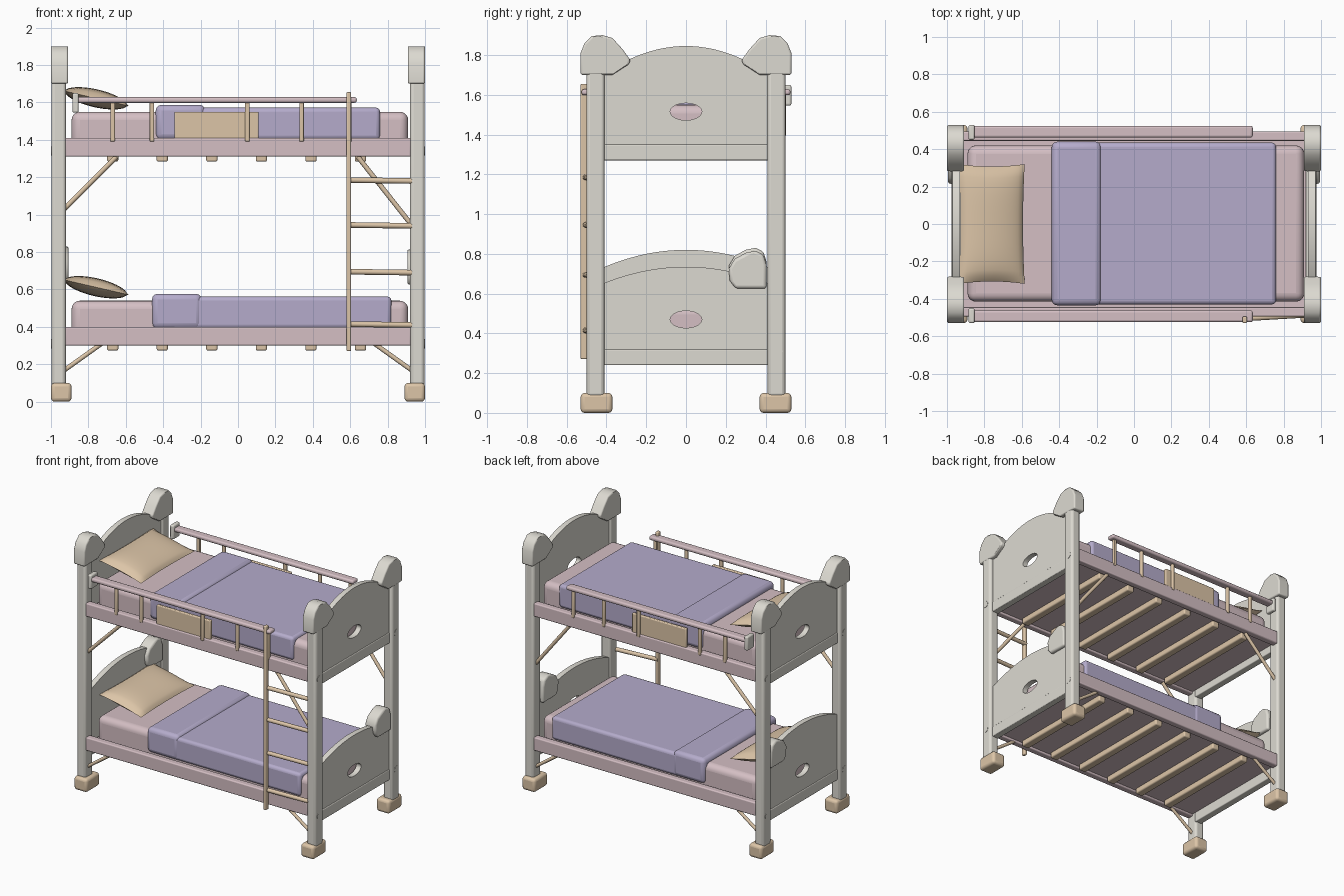
import bpy, bmesh, math
from mathutils import Vector

if "Cube" in bpy.data.objects:
    bpy.data.objects.remove(bpy.data.objects["Cube"])


def material(name, col):
    m = bpy.data.materials.new(name)
    m.diffuse_color = (*col, 1)
    m.use_nodes = True
    m.node_tree.nodes["Principled BSDF"].inputs["Base Color"].default_value = m.diffuse_color
    return m


WHITE = material("ivory", (0.72, 0.70, 0.64))
PINK = material("dusty_pink", (0.66, 0.52, 0.55))
PURPLE = material("lilac", (0.46, 0.41, 0.60))
TAN = material("light_wood", (0.72, 0.56, 0.39))


def finish(ob, mat, bevel=0, seg=3):
    ob.data.materials.clear()
    ob.data.materials.append(mat)
    bpy.ops.object.select_all(action='DESELECT')
    ob.select_set(True)
    bpy.context.view_layer.objects.active = ob
    bpy.ops.object.shade_smooth_by_angle(angle=math.radians(40))
    if bevel:
        b = ob.modifiers.new("bevel", 'BEVEL')
        b.width, b.segments, b.limit_method = bevel, seg, 'ANGLE'
        b.angle_limit = math.radians(40)
    return ob


def mesh_object(name, bm):
    me = bpy.data.meshes.new(name)
    bm.to_mesh(me)
    bm.free()
    ob = bpy.data.objects.new(name, me)
    bpy.context.collection.objects.link(ob)
    return ob


def box(name, x, y, z, mat, bevel=0.0, seg=3):
    bm = bmesh.new()
    bmesh.ops.create_cube(bm, size=1)
    for v in bm.verts:
        v.co = Vector([(r[0] + r[1]) / 2 + c * (r[1] - r[0]) for r, c in zip((x, y, z), v.co)])
    return finish(mesh_object(name, bm), mat, bevel, seg)


def rod(name, a, b, r, mat, sides=12):
    a, b = Vector(a), Vector(b)
    bm = bmesh.new()
    bmesh.ops.create_cone(bm, cap_ends=True, segments=sides, radius1=r, radius2=r, depth=(b - a).length)
    ob = mesh_object(name, bm)
    ob.location = (a + b) / 2
    ob.rotation_euler = (b - a).to_track_quat('Z', 'Y').to_euler()
    return finish(ob, mat)


def span(a, b, s):
    return tuple(sorted((a * s, b * s)))


def plate(name, loops, x, mat, bevel=0, seg=3):
    """Filled yz outline (with optional holes) extruded over the x range."""
    cu = bpy.data.curves.new(name, 'CURVE')
    cu.dimensions, cu.fill_mode, cu.extrude = '2D', 'BOTH', (x[1] - x[0]) / 2
    for pts in loops:
        sp = cu.splines.new('POLY')
        sp.points.add(len(pts) - 1)
        for p, c in zip(sp.points, pts):
            p.co = (c[0], c[1], 0, 1)
        sp.use_cyclic_u = True
    ob = bpy.data.objects.new(name, cu)
    bpy.context.collection.objects.link(ob)
    ob.location.x = (x[0] + x[1]) / 2
    ob.rotation_euler = (math.pi / 2, 0, math.pi / 2)
    bpy.ops.object.select_all(action='DESELECT')
    ob.select_set(True)
    bpy.context.view_layer.objects.active = ob
    bpy.ops.object.convert(target='MESH')
    ob = bpy.context.view_layer.objects.active
    bm = bmesh.new()
    bm.from_mesh(ob.data)
    bmesh.ops.remove_doubles(bm, verts=bm.verts, dist=1e-4)
    bmesh.ops.recalc_face_normals(bm, faces=bm.faces)
    bm.to_mesh(ob.data)
    bm.free()
    return finish(ob, mat, bevel, seg)


def board(name, z0, edge, top, hole_z, s):
    n = 24
    arch = [(0.42 * t, edge + (top - edge) * (1 - abs(t) ** 2.0)) for t in (1 - 2 * i / n for i in range(n + 1))]
    hole = [(0.08 * math.cos(a), hole_z + 0.043 * math.sin(a)) for a in (math.tau * i / 20 for i in range(20))]
    plate(name, [[(-0.42, z0), (0.42, z0)] + arch, hole], span(0.93, 0.97, s), WHITE)
    box(name + "_bottom_rail", span(0.92, 0.975, s), (-0.42, 0.42), (z0, z0 + 0.08), WHITE, 0.006)


def pillow(name, z):
    n = 20
    bm = bmesh.new()
    for side in (1, -1):
        grid = []
        for i in range(n + 1):
            for j in range(n + 1):
                u, v = 2 * i / n - 1, 2 * j / n - 1
                h = 0.048 * ((1 - u ** 2) * (1 - v ** 4)) ** 0.55
                grid.append(bm.verts.new((0.18 * u * (1 - 0.05 * (1 - v * v)),
                                          0.32 * v * (1 - 0.04 * (1 - u * u)), side * h)))
        for i in range(n):
            for j in range(n):
                k = i * (n + 1) + j
                q = [grid[k], grid[k + n + 1], grid[k + n + 2], grid[k + 1]]
                bm.faces.new(q if side > 0 else q[::-1])
    bmesh.ops.remove_doubles(bm, verts=bm.verts, dist=1e-5)
    ob = mesh_object(name, bm)
    ob.location = (-0.76, 0, z)
    ob.rotation_euler.y = math.radians(13)
    finish(ob, TAN)


# Corner posts with feet, ear-shaped caps and bolts
EAR = [(0.53, 1.70), (0.53, 1.81), (0.51, 1.86), (0.475, 1.895), (0.42, 1.90), (0.37, 1.885),
       (0.32, 1.83), (0.28, 1.775), (0.285, 1.755), (0.37, 1.70)]
for sx in (-1, 1):
    for sy in (-1, 1):
        box("post", span(0.92, 0.998, sx), span(0.41, 0.50, sy), (0.08, 1.75), WHITE, 0.018)
        box("foot", span(0.89, 1.0, sx), span(0.37, 0.53, sy), (0, 0.10), TAN, 0.02)
        plate("post_cap", [[(y * sy, z) for y, z in EAR]], span(0.908, 1.0, sx), WHITE, 0.018)
        for z in (0.31, 1.34):
            rod("bolt", (sx * 0.98, sy * 0.46, z), (sx * 1.0, sy * 0.46, z), 0.025, WHITE)

# End boards with oval holes, upper and lower
for s in (-1, 1):
    board("upper_end_board", 1.27, 1.70, 1.845, 1.515, s)
board("lower_foot_board", 0.24, 0.65, 0.735, 0.47, 1)
board("lower_head_board", 0.24, 0.73, 0.82, 0.47, -1)

# Single rounded ear on the back side of each lower board
LOW_EAR = [(0.405, 0.62), (0.405, 0.74), (0.39, 0.79), (0.35, 0.81), (0.30, 0.80),
           (0.245, 0.77), (0.215, 0.72), (0.22, 0.66), (0.25, 0.62)]
for s, dz in ((1, 0.005), (-1, 0.02)):
    plate("lower_ear", [[(y, z + dz) for y, z in LOW_EAR]], span(0.905, 0.995, s), WHITE, 0.02)

# Two bunks: frame, slats, mattress, blanket, pillow
for label, z, bx0, bx1 in (("lower", 0.30, -0.46, 0.82), ("upper", 1.31, -0.44, 0.76)):
    for s in (-1, 1):
        box(label + "_side_rail", (-0.925, 0.925), span(0.445, 0.495, s), (z, z + 0.10), PINK, 0.008)
    box(label + "_base", (-0.92, 0.92), (-0.45, 0.45), (z + 0.015, z + 0.05), PINK)
    for i in range(6):
        x = -0.67 + 0.265 * i
        box(label + "_slat", (x - 0.03, x + 0.03), (-0.43, 0.43), (z - 0.027, z + 0.02), TAN, 0.01)
    box(label + "_mattress", (-0.89, 0.91), (-0.415, 0.42), (z + 0.03, z + 0.24), PINK, 0.045, 5)
    box(label + "_blanket", (bx0 + 0.1, bx1), (-0.43, 0.435), (z + 0.09, z + 0.262), PURPLE, 0.022)
    box(label + "_blanket_fold", (bx0, bx0 + 0.265), (-0.435, 0.44), (z + 0.09, z + 0.277), PURPLE, 0.03)
    pillow(label + "_pillow", z + 0.312)

# Guard rails with balusters, small panel and end cap
for s in (-1, 1):
    box("guard_rail", (-0.88, 0.635), span(0.462, 0.525, s), (1.598, 1.628), PINK, 0.012)
    for x in (-0.67, -0.46, 0.05, 0.34, 0.595):
        box("baluster", (x - 0.012, x + 0.012), span(0.478, 0.502, s), (1.39, 1.605), TAN, 0.006)
    box("guard_panel", (-0.34, 0.11), span(0.462, 0.487, s), (1.40, 1.55), TAN, 0.006)
    box("guard_cap", (-0.885, -0.852), span(0.45, 0.53, s), (1.545, 1.65), WHITE, 0.01)

# Ladder: one stile, rungs running into the front right post
box("ladder_stile", (0.58, 0.605), (-0.53, -0.495), (0.27, 1.655), TAN, 0.007)
for z in (0.41, 0.69, 0.94, 1.18):
    rod("ladder_rung", (0.585, -0.505, z + 0.005), (0.93, -0.485, z), 0.015, TAN)

# Diagonal braces under both bunks
for sy in (-1, 1):
    y = sy * 0.46
    rod("upper_brace", (-0.94, y, 1.02), (-0.65, y, 1.31), 0.013, TAN)
    rod("upper_brace", (0.94, y, 0.93), (0.64, y, 1.31), 0.013, TAN)
    for sx in (-1, 1):
        rod("lower_brace", (sx * 0.94, y, 0.16), (sx * 0.73, y, 0.31), 0.012, TAN)
